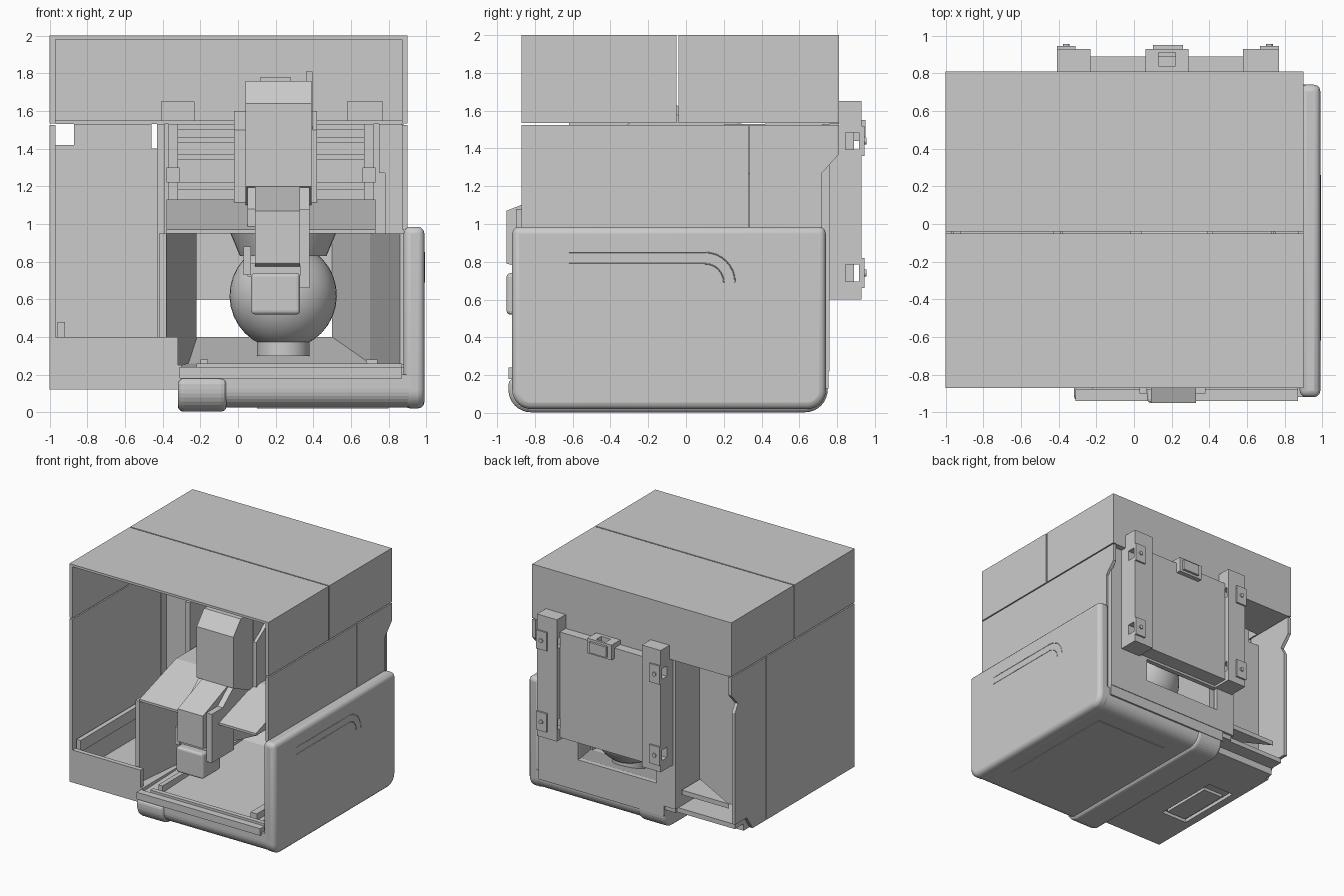
import bpy, bmesh, math
from mathutils import Vector

if "Cube" in bpy.data.objects:
    bpy.data.objects.remove(bpy.data.objects["Cube"])


def finish(name, bm, bevel=0, seg=3):
    bmesh.ops.recalc_face_normals(bm, faces=bm.faces)
    me = bpy.data.meshes.new(name)
    bm.to_mesh(me)
    bm.free()
    ob = bpy.data.objects.new(name, me)
    bpy.context.collection.objects.link(ob)
    if bevel:
        m = ob.modifiers.new("round", 'BEVEL')
        m.width, m.segments, m.limit_method = bevel, seg, 'ANGLE'
        m.angle_limit = math.radians(40)
    return ob


def prism(name, pts, axis, a, b, bevel=0):
    """Extrude a 2D outline along x, y or z from a to b."""
    place = {'x': lambda p, t: (t, p[0], p[1]),
             'y': lambda p, t: (p[0], t, p[1]),
             'z': lambda p, t: (p[0], p[1], t)}[axis]
    bm = bmesh.new()
    f = bm.faces.new([bm.verts.new(place(p, a)) for p in pts])
    g = bmesh.ops.extrude_face_region(bm, geom=[f])
    d = Vector(place((0, 0), b - a))
    bmesh.ops.translate(bm, vec=d, verts=[v for v in g['geom'] if isinstance(v, bmesh.types.BMVert)])
    return finish(name, bm, bevel)


def box(name, x0, x1, y0, y1, z0, z1, bevel=0):
    return prism(name, [(x0, y0), (x1, y0), (x1, y1), (x0, y1)], 'z', z0, z1, bevel)


def lathe(name, prof, x, y, n=40):
    bm = bmesh.new()
    vs = [bm.verts.new((x + r, y, z)) for r, z in prof]
    es = [bm.edges.new(p) for p in zip(vs, vs[1:])]
    bmesh.ops.spin(bm, geom=vs + es, cent=(x, y, 0), axis=(0, 0, 1), angle=2 * math.pi, steps=n)
    bmesh.ops.remove_doubles(bm, verts=bm.verts, dist=1e-4)
    return finish(name, bm)


def cut(ob, *dims):
    c = box("cutter", *dims)
    c.hide_render = True
    c.hide_viewport = True
    c.display_type = 'WIRE'
    m = ob.modifiers.new("cut", 'BOOLEAN')
    m.operation, m.object, m.solver = 'DIFFERENCE', c, 'EXACT'


def tub_outline(y0, y1, z0, z1, r):
    """Upright profile with two rounded bottom corners."""
    pts = [(y0, z1)]
    for cy, start in ((y0 + r, 180), (y1 - r, 270)):
        for i in range(9):
            t = math.radians(start + i * 90 / 8)
            pts.append((cy + r * math.cos(t), z0 + r + r * math.sin(t)))
    return pts + [(y1, z1)]


# upper hood: front and rear halves with an open seam
for part, y0, y1 in (("front", -.87, -.05), ("rear", -.04, .81)):
    box(f"hood_{part}_roof", -1, .9, y0, y1, 1.98, 2)
    box(f"hood_{part}_left", -1, -.97, y0, y1, 1.535, 1.98)
    box(f"hood_{part}_right", .87, .9, y0, y1, 1.535, 1.98)
box("hood_back", -.97, .87, .79, .81, 1.53, 1.98)
box("hood_rear_underside", -.97, .87, .42, .79, 1.53, 1.55)

# side walls with a stepped rear edge
rear = [(.335, 1.525), (.81, 1.525), (.81, 1.37), (.72, 1.27)]
box("right_wall_front", .87, .9, -.87, .33, .97, 1.525)
prism("right_wall_rear", rear + [(.72, .97), (.335, .97)], 'x', .87, .9)
box("right_wall_inner", .78, .88, .3, .76, .25, 1.27)
box("right_wall_liner", .75, .87, .3, .72, 1.27, 1.53)
box("left_wall_front", -1, -.97, -.87, .33, .12, 1.525)
prism("left_wall_rear", rear + [(.76, 1.2), (.76, .24), (.6, .24), (.52, .12), (.335, .12)], 'x', -1, -.97)

# left bay: base tray, notched back panel, shelf
base = box("left_base_floor", -.97, -.3, -.87, .6, .12, .18)
cut(base, -.93, -.68, -.45, .15, .1, .15)
box("left_base_handle", -.9, -.71, -.42, .05, .125, .16)
box("left_base_front", -1, -.32, -.87, -.83, .12, .4)
box("left_base_ledge", -.96, -.92, -.83, .4, .38, .48)
prism("left_bay_panel", [(-.97, .2), (-.42, .2), (-.42, 1.4), (-.46, 1.4), (-.46, 1.53), (-.87, 1.53),
                         (-.87, 1.42), (-.97, 1.42)], 'y', .41, .43)
box("left_bay_rear_floor", -.97, -.4, .43, .72, .18, .22)
prism("left_bay_rear_foot", [(-.9, .7), (-.45, .7), (-.45, .45)], 'z', .33, .37)
box("divider", -.43, -.39, -.1, .76, .22, 1.53)

# lower tub with tall right side and rounded bottom
side = prism("tub_side", tub_outline(-.92, .74, .02, .985, .1), 'x', .88, .99, .035)
prism("tub_floor", tub_outline(-.92, .74, .025, .2, .1), 'x', -.1, .95)
prism("tub_hinge_ridge", tub_outline(-.94, .75, .003, .18, .12), 'x', -.32, -.06, .03)
box("tub_bottom_panel", .1, .8, -.6, .5, .02, .03)
box("tub_front_lip", -.31, .87, -.94, -.88, .18, .24)
box("tub_front_inner_lip", -.22, .87, -.88, -.84, .2, .26)
box("tub_back_lip", -.32, .88, .7, .755, .13, .24)
box("tub_left_rail", -.42, -.3, -.87, .74, .18, .25)
prism("tub_inner_floor", [(-.85, .2), (.4, .2), (.72, .2), (.72, .4), (.3, .26), (-.85, .22)], 'x', -.3, .78)
box("floor_rail_left", -.2, -.16, -.8, .3, .22, .28)
box("floor_rail_right", .68, .74, -.8, .3, .22, .28)

# raised double groove line on the tub side
cu = bpy.data.curves.new("side_groove", 'CURVE')
cu.dimensions, cu.bevel_depth, cu.bevel_resolution = '3D', .003, 0
for z, r in ((.85, .16), (.79, .1)):
    line = [(-.62, z)] + [(.1 + r * math.sin(i * math.pi / 16), z - r + r * math.cos(i * math.pi / 16))
                          for i in range(9)]
    sp = cu.splines.new('POLY')
    sp.points.add(len(line) - 1)
    for p, (y, zz) in zip(sp.points, line):
        p.co = (.99, y, zz, 1)
bpy.context.collection.objects.link(bpy.data.objects.new("side_groove", cu))

# chamber walls
prism("chamber_left_wall", [(-.42, -.8), (-.38, -.8), (-.22, .7), (-.42, .7)], 'z', .24, .95)
prism("chamber_right_wall", [(.88, -.85), (.88, .72), (.5, .72), (.7, .3), (.86, -.85)], 'z', .25, .95)

# rear wall around the window
for n, d in (("left", (-.42, -.25, .22, 1.53)), ("right", (.5, .88, .22, 1.53)),
             ("bottom", (-.25, .5, .22, .4)), ("top", (-.25, .5, .6, 1.53))):
    box("rear_wall_" + n, d[0], d[1], .72, .76, d[2], d[3])

# mounting plate with drilled posts
box("mount_plate", -.23, .58, .76, .89, .62, 1.53)
for n, x0, x1 in (("left", -.41, -.23), ("right", .58, .77)):
    post = box(f"mount_post_{n}", x0, x1, .76, .93, .6, 1.65)
    c = (x0, x0 + .1) if n == "left" else (x1 - .1, x1)
    for z in (.74, 1.44):
        cut(post, x0 - .02, x1 + .02, .845, .915, z - .045, z + .045)
        box("mount_pad", *c, .93, .945, z - .08, z + .08)
        pin = lathe("mount_pin", [(0, -.01), (.018, -.01), (.018, .01), (0, .01)], 0, 0, 12)
        pin.rotation_euler.x = math.pi / 2
        pin.location = (sum(c) / 2, .945, z)
clamp = box("mount_clamp", .06, .29, .81, .93, 1.44, 1.57)
cut(clamp, .13, .22, .84, .91, 1.5, 1.6)
box("mount_clamp_face", .1, .26, .93, .95, 1.46, 1.55)

# sloped canopy over the chamber
prism("canopy", [(-.8, .95), (-.8, .97), (-.3, 1.13), (.7, 1.13), (.7, .95)], 'x', -.38, .73)

# slide mechanism behind the head
for n, z0, z1, y in (("upper", 1.43, 1.46, .3), ("middle", 1.34, 1.37, .5), ("lower", 1.18, 1.22, .4), ("top", 1.5, 1.53, .3)):
    box(f"slide_rail_{n}", -.33, .7, y, y + .06, z0, z1)
for x in (-.37, .67):
    box("slide_bracket", x, x + .05, .2, .7, 1.13, 1.53)
    box("slide_stop", x - .01, x + .06, .15, .3, 1.22, 1.3)

# machine head, cheeks, neck and tool holder
prism("head", [(-.62, 1.2), (-.62, 1.64), (-.52, 1.76), (-.2, 1.76), (.1, 1.5), (.1, 1.1), (-.4, 1.1)], 'x', .04, .39)
box("head_cap", .12, .28, -.45, -.3, 1.75, 1.78)
box("head_fin", .36, .395, -.35, -.25, 1.5, 1.81)
for x0, x1 in ((-.02, .04), (.39, .42)):
    prism("head_cheek", [(-.35, .95), (-.35, 1.5), (-.2, 1.6), (.3, 1.53), (.3, .95)], 'x', x0, x1)
prism("neck", [(-.62, 1.2), (-.95, 1.07), (-.95, .79), (-.2, .62), (.1, 1.2)], 'x', .09, .33)
prism("neck_shoulder", [(-.6, 1.2), (-.75, 1.08), (-.75, .95), (0, .95), (0, 1.2)], 'x', .05, .38)
box("tool_block", .07, .33, -.95, -.7, .52, .74, .02)
box("tool_bracket_left", .03, .07, -.9, -.6, .73, .88)
box("tool_bracket_right", .33, .38, -.9, -.6, .66, 1.08)
box("tool_bracket_bridge", .05, .38, -.88, -.7, .72, .79)

# ribbed round vessel on its foot
R, zc = .285, .62
prof = [(0, .345)]
for i in range(1, 13):
    t = -math.pi / 2 + .22 + i * .19
    prof.append((R * math.cos(t), zc + R * math.sin(t)))
vessel = lathe("vessel", prof + [(.23, .83), (.28, .95), (0, .95)], .24, .42)
foot = lathe("vessel_foot", [(0, .3), (.14, .3), (.14, .38), (0, .38)], .24, .42)
for ob in (vessel, foot, side):
    bpy.ops.object.select_all(action='DESELECT')
    ob.select_set(True)
    bpy.context.view_layer.objects.active = ob
    bpy.ops.object.shade_smooth_by_angle(angle=math.radians(30))
